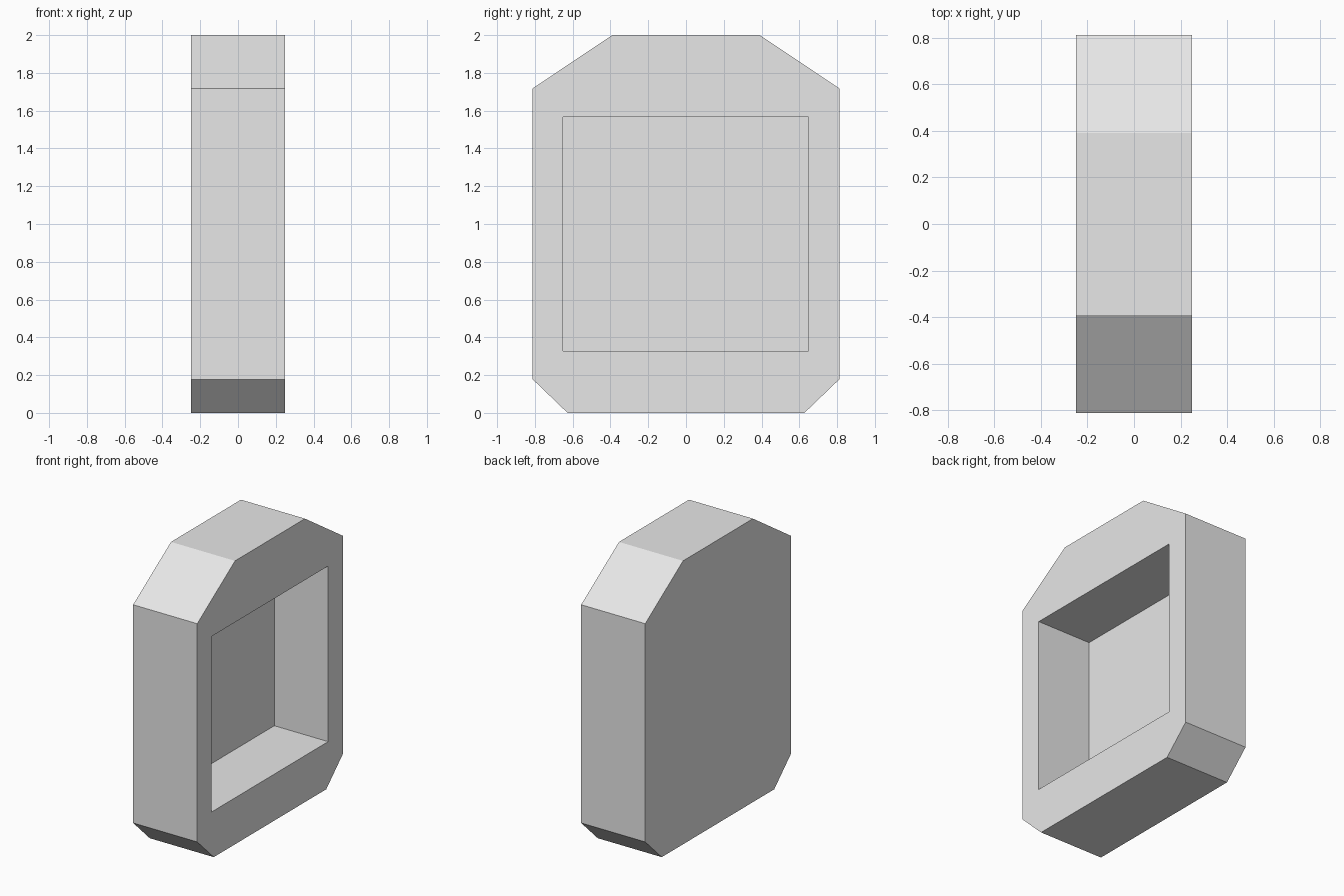
import bpy
import bmesh

cube = bpy.data.objects.get("Cube")
if cube:
    bpy.data.objects.remove(cube, do_unlink=True)

HALF_WIDTH = 0.25
RECESS_DEPTH = 0.42

# Plain grey material
grey = bpy.data.materials.new("light_grey")
grey.use_nodes = True
colour = (0.8, 0.8, 0.8, 1)
grey.diffuse_color = colour
grey.node_tree.nodes["Principled BSDF"].inputs["Base Color"].default_value = colour

# Right half of the outline as (y, z), mirrored to close the loop
half = [(0.627, 0), (0.812, 0.178), (0.812, 1.718), (0.39, 2)]
outline = half + [(-y, z) for y, z in reversed(half)]

# Opening of the recess
opening = [(-0.65, 0.328), (0.648, 0.328), (0.648, 1.567), (-0.65, 1.567)]


def ring(bm, points, x):
    return [bm.verts.new((x, y, z)) for y, z in points]


def walls(bm, a, b):
    for i in range(len(a)):
        j = (i + 1) % len(a)
        bm.faces.new((a[i], a[j], b[j], b[i]))


bm = bmesh.new()

# Outer shell with a closed back
back = ring(bm, outline, -HALF_WIDTH)
rim = ring(bm, outline, HALF_WIDTH)
bm.faces.new(back)
walls(bm, back, rim)

# Recess walls and floor
lip = ring(bm, opening, HALF_WIDTH)
floor = ring(bm, opening, HALF_WIDTH - RECESS_DEPTH)
walls(bm, lip, floor)
bm.faces.new(floor)

# Flat frame between the rim and the recess: sides, then corners
for i in range(4):
    a, b = 2 * i, 2 * i + 1
    bm.faces.new((rim[a], rim[b], lip[(i + 1) % 4]))
    bm.faces.new((rim[b], rim[(b + 1) % 8], lip[(i + 2) % 4], lip[(i + 1) % 4]))

bmesh.ops.recalc_face_normals(bm, faces=bm.faces)
mesh = bpy.data.meshes.new("recessed_housing")
bm.to_mesh(mesh)
bm.free()
mesh.materials.append(grey)
housing = bpy.data.objects.new("recessed_housing", mesh)
bpy.context.collection.objects.link(housing)
